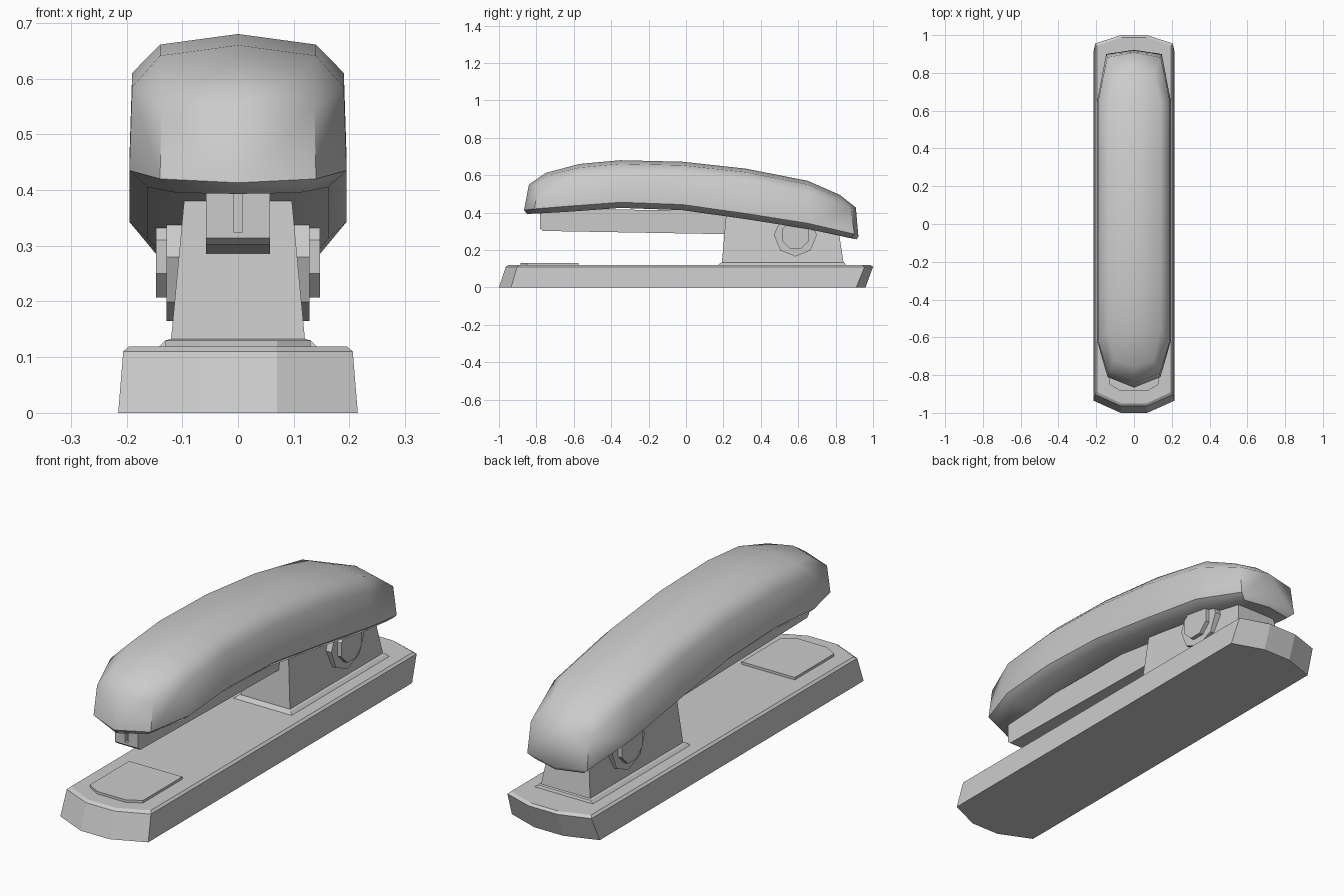
import bpy, bmesh, math
from mathutils import Matrix

if "Cube" in bpy.data.objects:
    bpy.data.objects.remove(bpy.data.objects["Cube"])


def finish(name, bm, angle=None):
    bmesh.ops.remove_doubles(bm, verts=bm.verts, dist=1e-5)
    bmesh.ops.recalc_face_normals(bm, faces=bm.faces)
    me = bpy.data.meshes.new(name)
    bm.to_mesh(me)
    bm.free()
    ob = bpy.data.objects.new(name, me)
    bpy.context.collection.objects.link(ob)
    if angle:
        bpy.ops.object.select_all(action='DESELECT')
        ob.select_set(True)
        bpy.context.view_layer.objects.active = ob
        bpy.ops.object.shade_smooth_by_angle(angle=math.radians(angle))
    return ob


def loft(name, rings):
    """Skin a stack of equal-length closed rings and cap both ends."""
    bm = bmesh.new()
    loops = [[bm.verts.new(p) for p in r] for r in rings]
    n = len(loops[0])
    for a, b in zip(loops, loops[1:]):
        for i in range(n):
            j = (i + 1) % n
            bm.faces.new((a[i], a[j], b[j], b[i]))
    bm.faces.new(loops[0])
    bm.faces.new(loops[-1])
    return finish(name, bm)


def plan(w, tip, y0, c0, c1, y1, z):
    """Octagonal plan outline: half width w, tip half width, chamfers c0 and c1."""
    return [(-tip, y0, z), (tip, y0, z), (w, y0 + c0, z), (w, y1 - c1, z),
            (tip, y1, z), (-tip, y1, z), (-w, y1 - c1, z), (-w, y0 + c0, z)]


def rect(w, y0, y1, z0, z1=None):
    z1 = z0 if z1 is None else z1
    return [(-w, y0, z0), (w, y0, z0), (w, y1, z1), (-w, y1, z1)]


# Base, leaning slightly backwards
loft("base", [plan(.215, .07, -1, .065, .05, .96, 0),
              plan(.206, .07, -.963, .06, .045, 1, .11),
              plan(.196, .067, -.95, .06, .045, .988, .119)])

# Staple-bending plate
loft("anvil_plate", [plan(.13, .07, -.885, .035, 0, -.575, .115),
                     plan(.13, .07, -.885, .035, 0, -.575, .13)])

# Hinge stand with flared foot
loft("hinge_stand", [rect(.145, .17, .855, .116), rect(.13, .182, .85, .13),
                     rect(.12, .192, .842, .133),
                     rect(.094, .216, .815, .41, .31)])

# Hinge bolts on both sides: washer and nut
for s, side in ((-1, "left"), (1, "right")):
    for part, r, x, turn in (("washer", .115, .128, 0), ("nut", .079, .147, math.pi / 8)):
        bm = bmesh.new()
        m = (Matrix.Translation((s * (x - .03), .585, .28))
             @ Matrix.Rotation(math.pi / 2, 4, 'Y') @ Matrix.Rotation(turn, 4, 'Z'))
        bmesh.ops.create_cone(bm, cap_ends=True, segments=8, radius1=r,
                              radius2=r, depth=.06, matrix=m)
        finish(f"{side}_hinge_{part}", bm)

# Magazine rail with a vertical slot in its nose
rail = loft("magazine", [[(-.057, y, z), (.057, y, z), (.057, y, .42 - d), (-.057, y, .42 - d)]
                         for y, z, d in ((-.78, .314, 0), (-.765, .302, 0), (.25, .284, .01))])
slot = loft("slot_cutter", [rect(.008, -.8, -.762, .325), rect(.008, -.8, -.762, .5)])
slot.hide_render = True
slot.hide_set(True)
mod = rail.modifiers.new("slot", 'BOOLEAN')
mod.object = slot
mod.solver = 'EXACT'

# Handle: half rings from front to back, listed as (x, y, z)
ys = (-.62, -.35, -.02, .32, .65)
top_z = (.655, .68, .672, .635, .57)
low_z = (.435, .455, .443, .395, .343)
lip = ([(0, -.85, .393), (.11, -.79, .395)]
       + [(.162, y, z - .03) for y, z in zip(ys, low_z)]
       + [(.12, .885, .262), (0, .912, .257)])
rim = ([(0, -.866, .413), (.14, -.81, .42)]
       + [(.195, y, z) for y, z in zip(ys, low_z)]
       + [(.147, .9, .285), (0, .922, .272)])
shoulder = ([(0, -.84, .55), (.137, -.79, .545)]
            + [(.19, y, z - .07) for y, z in zip(ys, top_z)]
            + [(.142, .882, .42), (0, .908, .427)])
crown = ([(0, -.75, .612), (.105, -.72, .605)]
         + [(.14, y, z - .019) for y, z in zip((-.57,) + ys[1:], (.66,) + top_z[1:])]
         + [(.105, .8, .488), (0, .822, .495)])


def spine(ring, drop):
    mid = [(0, y, z + drop) for _, y, z in ring[2:-2]]
    return [ring[0], ring[0]] + mid + [ring[-1], ring[-1]]


bm = bmesh.new()
strips = [spine(lip, 0), lip, rim, shoulder, crown, spine(crown, .019)]
for s in (1, -1):
    for a, b in zip(strips, strips[1:]):
        for i in range(len(a) - 1):
            corners = list(dict.fromkeys((a[i], a[i + 1], b[i + 1], b[i])))
            if len(corners) > 2:
                bm.faces.new([bm.verts.new((s * x, y, z)) for x, y, z in corners])
finish("handle", bm, 48)
